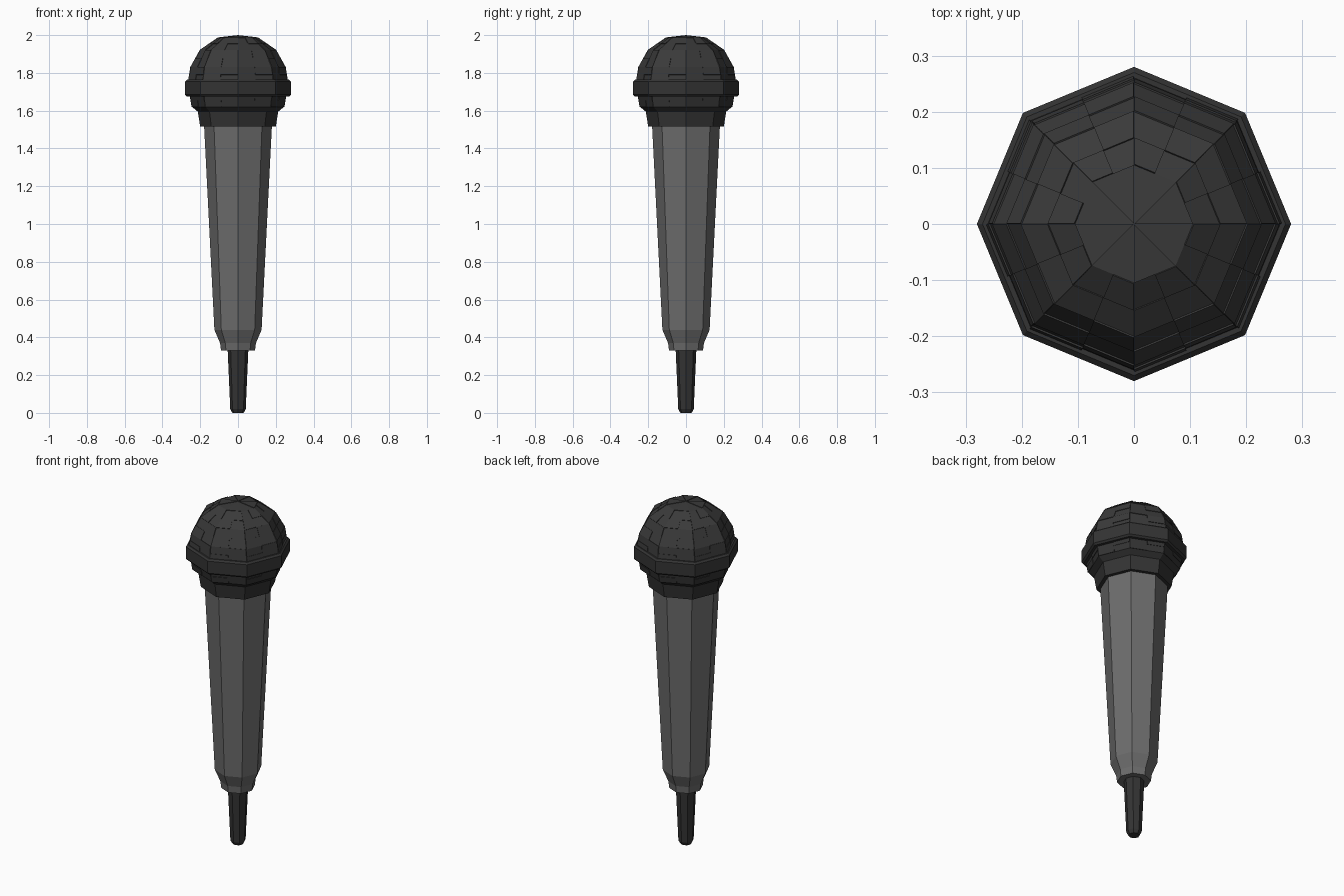
import bpy
import bmesh
from math import cos, sin, pi

SIDES = 8

default = bpy.data.objects.get("Cube")
if default:
    bpy.data.objects.remove(default, do_unlink=True)


def make_material(name, value):
    mat = bpy.data.materials.new(name)
    mat.use_nodes = True
    color = (value, value, value, 1)
    mat.diffuse_color = color
    bsdf = mat.node_tree.nodes["Principled BSDF"]
    bsdf.inputs["Base Color"].default_value = color
    bsdf.inputs["Roughness"].default_value = 0.8
    return mat


def lathe(bm, profile):
    """Sweep (radius, z) points, listed bottom to top, into a closed octagonal solid."""
    rings = [[bm.verts.new((r * cos(2 * pi * i / SIDES), r * sin(2 * pi * i / SIDES), z))
              for i in range(SIDES)] for r, z in profile]
    bands = []
    for low, high in zip(rings, rings[1:]):
        bands.append([bm.faces.new((low[i], low[(i + 1) % SIDES],
                                    high[(i + 1) % SIDES], high[i]))
                      for i in range(SIDES)])
    bm.faces.new(rings[0][::-1])
    top = bm.faces.new(rings[-1])
    return bands, top


def finish(bm, name, mat):
    bm.normal_update()
    mesh = bpy.data.meshes.new(name)
    bm.to_mesh(mesh)
    bm.free()
    mesh.materials.append(mat)
    obj = bpy.data.objects.new(name, mesh)
    bpy.context.collection.objects.link(obj)
    return obj


def turned_part(name, profile, mat):
    bm = bmesh.new()
    lathe(bm, profile)
    return finish(bm, name, mat)


def raised_plate(bm, corners, height):
    """Thin plate lying on a face, with its side walls."""
    normal = (corners[1] - corners[0]).cross(corners[2] - corners[0]).normalized()
    base = [bm.verts.new(c) for c in corners]
    lid = [bm.verts.new(c + normal * height) for c in corners]
    bm.faces.new(lid)
    n = len(base)
    for i in range(n):
        j = (i + 1) % n
        bm.faces.new((base[i], base[j], lid[j], lid[i]))


def checker_plates(bm, face):
    """Plates over two diagonally opposite quarters of a four-sided face."""
    a, b, c, d = [v.co.copy() for v in face.verts]
    mid = (a + b + c + d) / 4
    raised_plate(bm, [a, (a + b) / 2, mid, (a + d) / 2], 0.003)
    raised_plate(bm, [mid, (b + c) / 2, c, (c + d) / 2], 0.003)


handle_grey = make_material("handle grey", 0.15)
grille_black = make_material("grille charcoal", 0.042)
trim_black = make_material("trim black", 0.034)

# Cable stub and tapered handle
turned_part("cable_stub", [(0.03, 0), (0.041, 0.02), (0.055, 0.34)], trim_black)
turned_part("handle", [(0.09, 0.33), (0.095, 0.37), (0.125, 0.44), (0.18, 1.53)], handle_grey)

# Lower head: neck collar and flared basket
bm = bmesh.new()
bands, _ = lathe(bm, [(0.2, 1.515), (0.213, 1.595), (0.243, 1.62), (0.255, 1.69)])
for face in bands[-1]:
    checker_plates(bm, face)
finish(bm, "lower_head", trim_black)

# Band around the widest part
turned_part("head_band", [(0.27, 1.675), (0.28, 1.685), (0.28, 1.755), (0.27, 1.765)], trim_black)

# Domed grille with a raised checker pattern
bm = bmesh.new()
bands, top = lathe(bm, [(0.263, 1.75), (0.25, 1.83), (0.2, 1.92), (0.105, 1.985)])
for band in bands:
    for face in band:
        checker_plates(bm, face)
tip = bmesh.ops.poke(bm, faces=[top])
tip["verts"][0].co.z = 1.997
for face in tip["faces"][::2]:
    raised_plate(bm, [v.co.copy() for v in face.verts], 0.003)
finish(bm, "grille_dome", grille_black)
